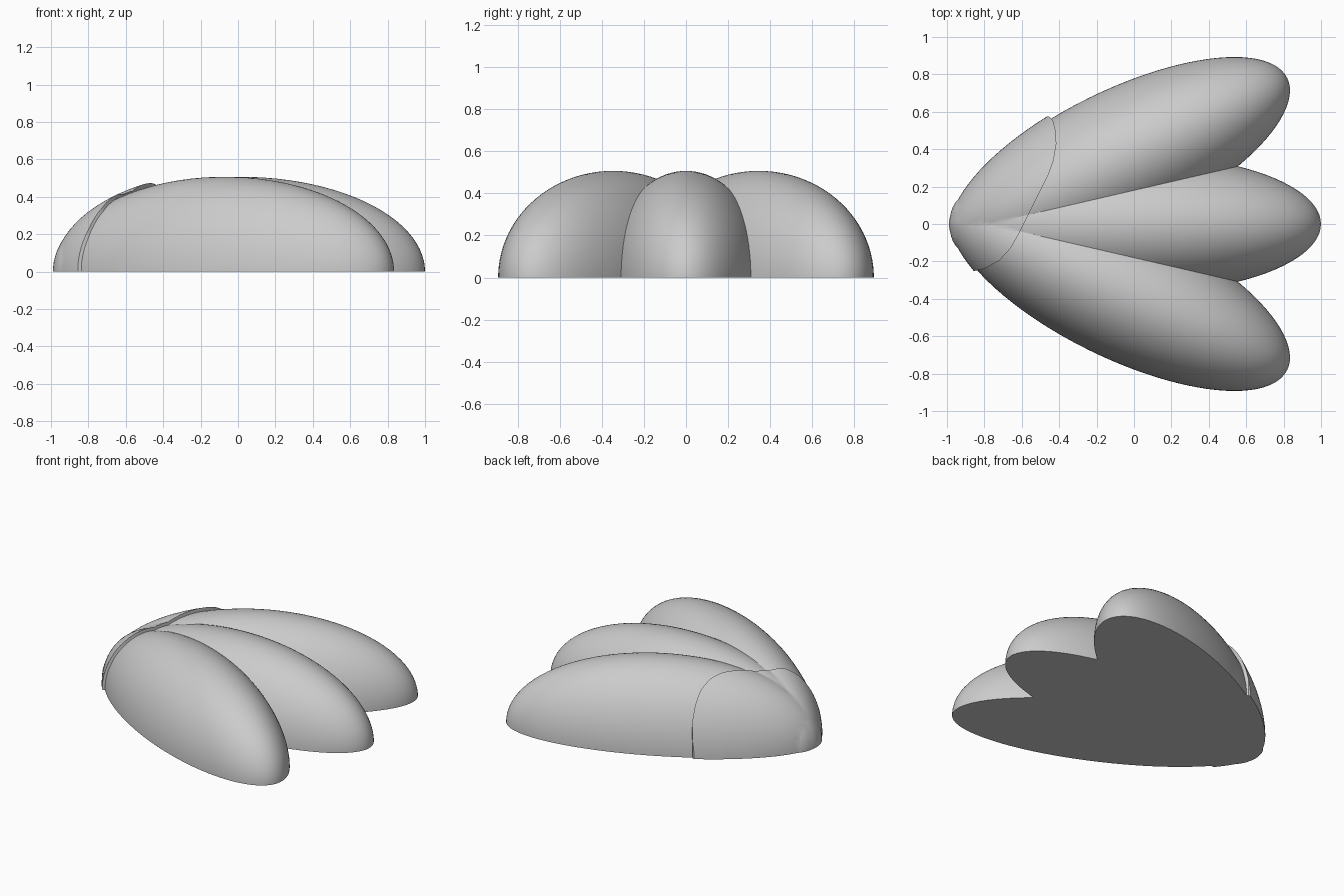
import bpy, bmesh, math
from mathutils import Matrix

cube = bpy.data.objects.get("Cube")
if cube:
    bpy.data.objects.remove(cube, do_unlink=True)

grey = bpy.data.materials.new("soft_grey")
grey.use_nodes = True
grey.diffuse_color = (0.6, 0.6, 0.6, 1)
grey.node_tree.nodes["Principled BSDF"].inputs["Base Color"].default_value = (0.6, 0.6, 0.6, 1)

LENGTH, WIDTH, HEIGHT = 0.99, 0.37, 0.507   # half sizes of a lobe
PIVOT_X, CENTRE_X = -0.78, 0.01             # lobes fan out about the pivot
SPREAD = math.radians(26)


def new_object(name, bm):
    bmesh.ops.recalc_face_normals(bm, faces=bm.faces)
    mesh = bpy.data.meshes.new(name)
    bm.to_mesh(mesh)
    bm.free()
    mesh.materials.append(grey)
    obj = bpy.data.objects.new(name, mesh)
    bpy.context.collection.objects.link(obj)
    return obj


def lobe(name, angle, grow):
    bm = bmesh.new()
    bmesh.ops.create_uvsphere(bm, u_segments=96, v_segments=47, radius=1)
    place = (Matrix.Translation((PIVOT_X, 0, 0)) @ Matrix.Rotation(angle, 4, 'Z')
             @ Matrix.Translation((CENTRE_X - PIVOT_X, 0, 0))
             @ Matrix.Diagonal((LENGTH + grow[0], WIDTH + grow[1], HEIGHT + grow[2], 1)))
    bm.transform(place)
    return new_object(name, bm)


def prism(name, outline):
    bm = bmesh.new()
    face = bm.faces.new([bm.verts.new((x, y, 0)) for x, y in outline])
    top = bmesh.ops.extrude_face_region(bm, geom=[face])["geom"]
    bmesh.ops.translate(bm, vec=(0, 0, 1), verts=[v for v in top if isinstance(v, bmesh.types.BMVert)])
    return new_object(name, bm)


def combine(obj, other, operation, keep=False):
    mod = obj.modifiers.new(operation.title(), 'BOOLEAN')
    mod.operation, mod.object, mod.solver = operation, other, 'EXACT'
    bpy.context.view_layer.objects.active = obj
    bpy.ops.object.modifier_apply(modifier=mod.name)
    if not keep:
        bpy.data.objects.remove(other, do_unlink=True)


def fan(name, grow, outline):
    # Three joined lobes, kept only above the ground and inside the outline
    obj = lobe(name, 0, grow)
    for side in (1, -1):
        combine(obj, lobe("side_lobe", side * SPREAD, grow), 'UNION')
    combine(obj, prism("cutter", outline), 'INTERSECT')
    return obj


# Body: three half lobes
body = fan("lobed_body", (0, 0, 0), [(-2, -2), (2, -2), (2, 2), (-2, 2)])

# Skin: thin shell wrapped over the narrow end
rim = [(-0.9, -0.26), (-0.85, -0.25), (-0.8, -0.24), (-0.72, -0.195), (-0.66, -0.13),
       (-0.62, -0.06), (-0.59, 0), (-0.55, 0.08), (-0.5, 0.18), (-0.455, 0.27),
       (-0.43, 0.34), (-0.415, 0.43), (-0.42, 0.5), (-0.432, 0.55), (-0.45, 0.572), (-0.48, 0.58)]
skin = fan("end_skin", (0.01, 0.022, 0.024), [(-1.3, -0.3)] + rim + [(-0.6, 0.7), (-1.3, 0.7)])
combine(skin, body, 'DIFFERENCE', keep=True)

for obj in (body, skin):
    bpy.ops.object.select_all(action='DESELECT')
    obj.select_set(True)
    bpy.context.view_layer.objects.active = obj
    bpy.ops.object.shade_smooth_by_angle(angle=math.radians(25))
